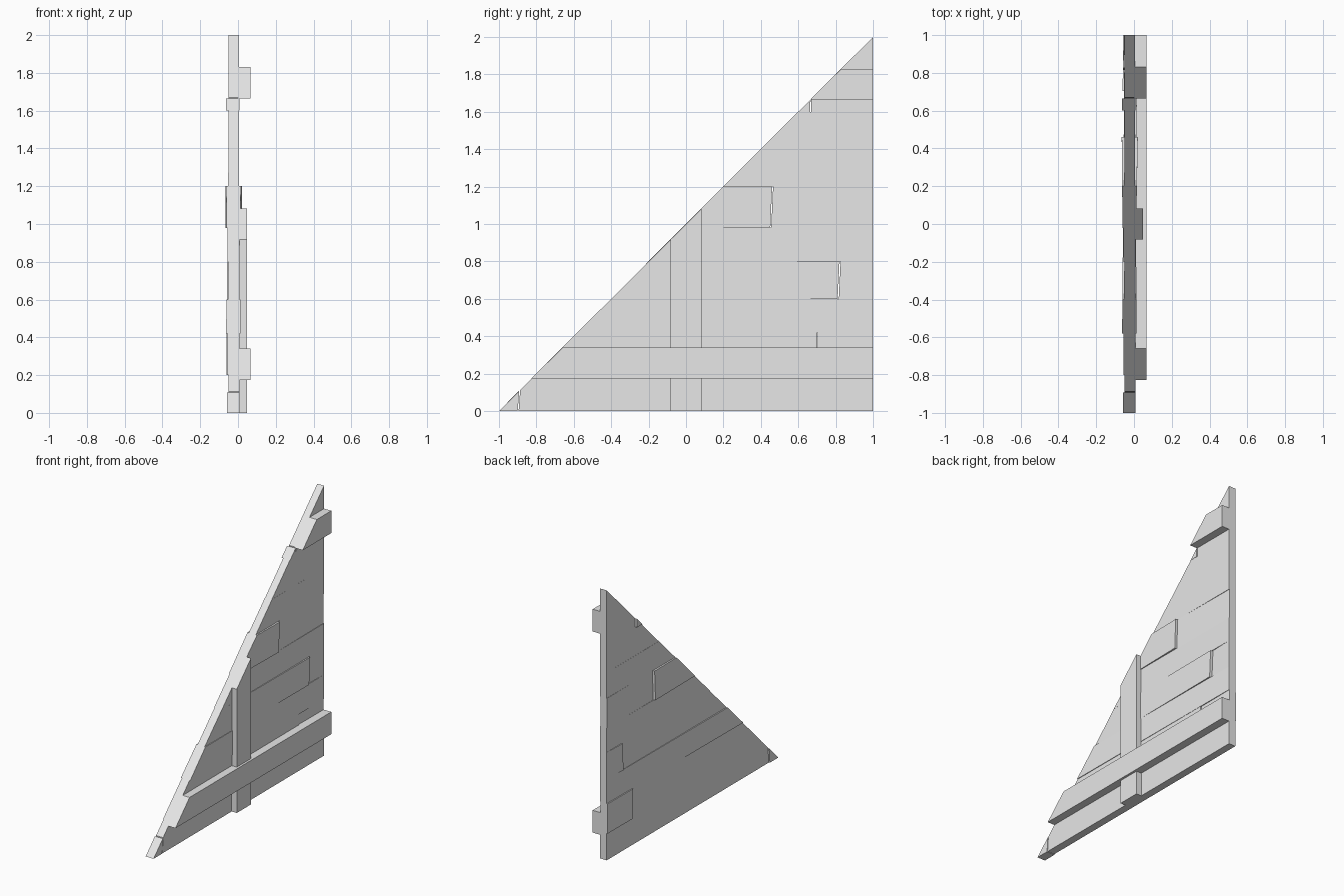
import bpy
import bmesh

cube = bpy.data.objects.get("Cube")
if cube:
    bpy.data.objects.remove(cube, do_unlink=True)

grey = bpy.data.materials.new("plain_grey")
grey.use_nodes = True
grey.diffuse_color = (0.8, 0.8, 0.8, 1)
grey.node_tree.nodes["Principled BSDF"].inputs["Base Color"].default_value = (0.8, 0.8, 0.8, 1)


def board(name, y0, y1, z0, z1, left, right, lean0=0, lean1=0):
    """Board with its own x range at each end, sawn off along the sloping edge."""
    bm = bmesh.new()
    rings = []
    for y, lean, (xa, xb) in ((y0, lean0, left), (y1, lean1, right)):
        corners = ((xa, y, z0), (xb, y, z0), (xb, y + lean, z1), (xa, y + lean, z1))
        rings.append([bm.verts.new(c) for c in corners])
    a, b = rings
    bm.faces.new(a)
    bm.faces.new(b[::-1])
    for i in range(4):
        j = (i + 1) % 4
        bm.faces.new((a[j], a[i], b[i], b[j]))
    # Saw cut along the slope
    cut = bmesh.ops.bisect_plane(bm, geom=bm.verts[:] + bm.edges[:] + bm.faces[:],
                                 plane_co=(0, 0, 1), plane_no=(0, -1, 1), clear_outer=True)
    edges = [e for e in cut["geom_cut"] if isinstance(e, bmesh.types.BMEdge)]
    if edges:
        bmesh.ops.holes_fill(bm, edges=[e for e in bm.edges if e.is_boundary], sides=0)
    bmesh.ops.recalc_face_normals(bm, faces=bm.faces[:])
    mesh = bpy.data.meshes.new(name)
    bm.to_mesh(mesh)
    bm.free()
    mesh.materials.append(grey)
    obj = bpy.data.objects.new(name, mesh)
    bpy.context.collection.objects.link(obj)


# Plank rows: heights, then per row the pieces (start, end, x at start, x at end, leans)
flat = (-0.05, 0.005)
levels = (0, 0.2, 0.42, 0.6, 0.8, 0.98, 1.2, 1.39, 1.6, 1.8, 2)
rows = (
    [(-1.1, -0.9, (-0.057, 0.008), (-0.057, 0.008), 0, 0.015),
     (-0.895, 1, (-0.051, 0.007), flat, 0.015, 0)],
    [(-1, 0.7, (-0.056, 0.01), flat, 0, 0), (0.704, 1, (-0.06, 0), (-0.058, 0.002), 0, 0)],
    [(-0.6, 1, (-0.063, 0.014), flat, 0, 0)],
    [(-0.5, 0.81, (-0.052, 0.006), (-0.05, 0.016), 0, 0.01),
     (0.816, 1, (-0.059, 0), flat, 0.01, 0)],
    [(-0.3, 1, (-0.056, 0.009), flat, 0, 0)],
    [(-0.1, 0.45, (-0.06, 0.01), (-0.065, 0.02), 0, 0.01),
     (0.455, 1, (-0.05, 0.006), (-0.052, 0.001), 0.01, 0)],
    [(0.1, 1, (-0.052, 0.006), flat, 0, 0)],
    [(0.3, 1, flat, flat, 0, 0)],
    [(0.5, 0.663, (-0.063, 0.007), (-0.063, 0.007), 0, 0.005),
     (0.668, 1, flat, flat, 0.005, 0)],
    [(0.7, 1, flat, flat, 0, 0)],
)
for r, pieces in enumerate(rows):
    for p, (y0, y1, left, right, lean0, lean1) in enumerate(pieces):
        board(f"plank_{r + 1}_{p + 1}", y0, y1, levels[r], levels[r + 1],
              left, right, lean0, lean1)

# Battens on the +x side
thick, thin = (0, 0.065), (0, 0.048)
board("lower_batten", -1, 1, 0.175, 0.34, thick, thick)
board("upper_batten", 0.5, 1, 1.665, 1.83, thick, thick)
board("upright_batten", -0.083, 0.083, 0, 1.2, thin, thin)
